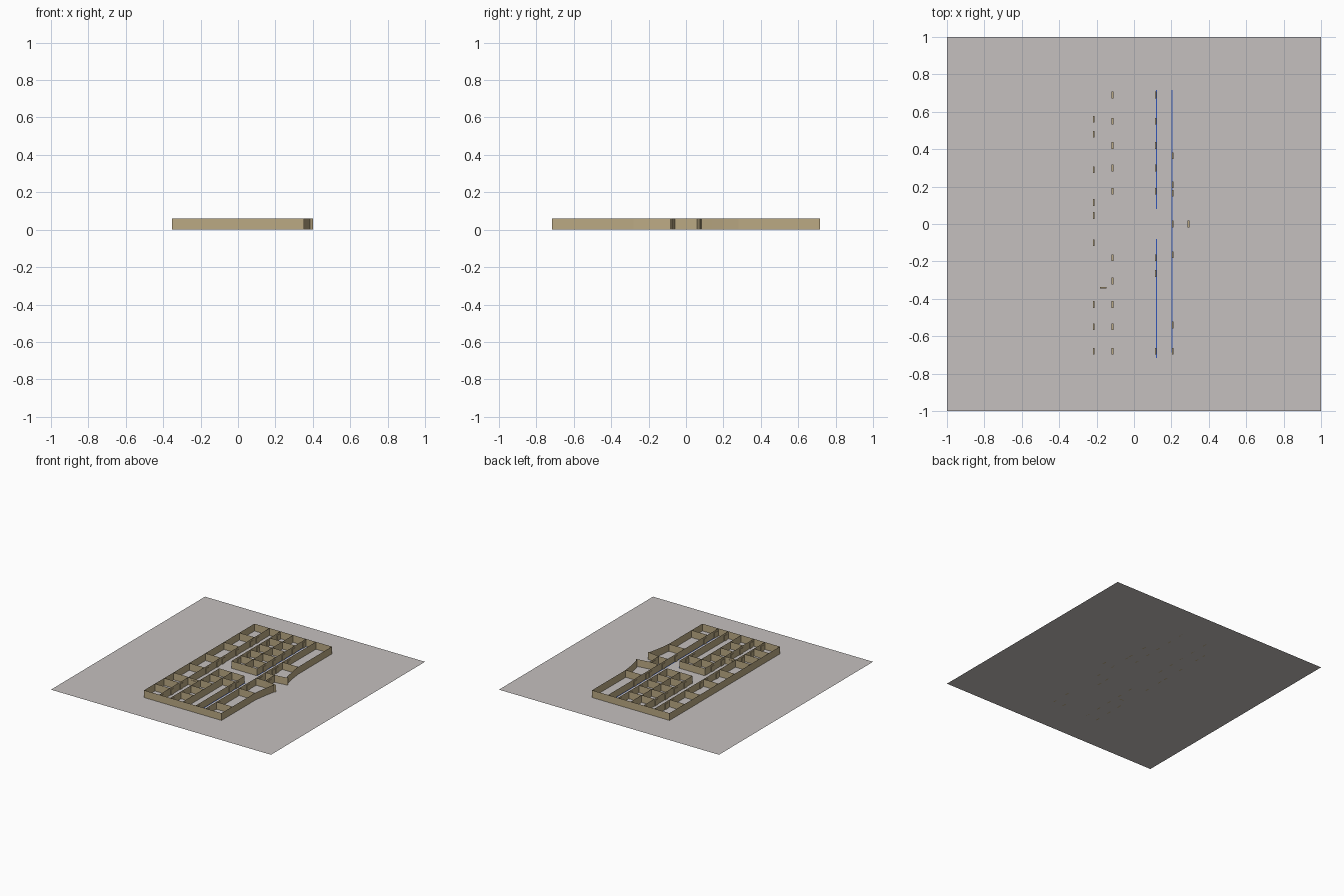
import bpy, bmesh

if "Cube" in bpy.data.objects:
    bpy.data.objects.remove(bpy.data.objects["Cube"])

H = 0.06        # wall height
DH = 0.045      # door height
DW = 0.036      # door width
DT = 0.009      # door thickness


def material(name, rgb):
    m = bpy.data.materials.new(name)
    m.diffuse_color = (*rgb, 1)
    m.use_nodes = True
    m.node_tree.nodes["Principled BSDF"].inputs["Base Color"].default_value = m.diffuse_color
    return m


TAN = material("tan_wall", (0.50, 0.40, 0.23))
GREY = material("grey_floor", (0.56, 0.53, 0.52))
BLUE = material("blue_guide_line", (0.03, 0.09, 0.48))


def finish(bm, name, mat):
    me = bpy.data.meshes.new(name)
    bm.to_mesh(me)
    bm.free()
    me.materials.append(mat)
    ob = bpy.data.objects.new(name, me)
    bpy.context.collection.objects.link(ob)


def walls(name, paths):
    """Thin upright sheets following plan polylines."""
    bm = bmesh.new()
    for path in paths:
        cols = [(bm.verts.new((x, y, 0)), bm.verts.new((x, y, H))) for x, y in path]
        for a, b in zip(cols, cols[1:]):
            bm.faces.new((a[0], b[0], b[1], a[1]))
    finish(bm, name, TAN)


def plates(name, rects, z, mat):
    bm = bmesh.new()
    for x0, y0, x1, y1 in rects:
        bm.faces.new([bm.verts.new((x, y, z)) for x, y in
                      ((x0, y0), (x1, y0), (x1, y1), (x0, y1))])
    finish(bm, name, mat)


def doors(name, spots, along_x=False):
    bm = bmesh.new()
    sx, sy = (DW, DT) if along_x else (DT, DW)
    for x, y in spots:
        vs = bmesh.ops.create_cube(bm, size=1)["verts"]
        for v in vs:
            v.co = (x + v.co.x * sx, y + v.co.y * sy, (v.co.z + 0.5) * DH)
    finish(bm, name, TAN)


# ground sheet
plates("ground_sheet", [(-1, -1, 1, 1)], 0, GREY)

# outer shell, with both halves of the front flaring out to the porch
X, Y = 0.352, 0.716
XW, XA, XB, XE = -0.215, -0.115, 0.117, 0.207   # corridor wall lines
half = [(0.29, 0.06), (0.40, 0.076), (0.386, 0.082), (0.374, 0.14),
        (0.362, 0.20), (X, 0.28), (X, Y)]
shell = half + [(-X, Y), (-X, -Y)] + [(x, -y) for x, y in reversed(half)]
walls("outer_walls", [shell])
walls("vestibule_walls", [[(XE, 0.06), (0.29, 0.06), (0.29, -0.06), (XE, -0.06)]])

# long corridor walls
walls("corridor_walls", [[(x, -Y), (x, Y)] for x in (XW, XE)])

# middle blocks of rooms, either side of the lobby
for side, s in (("north", 1), ("south", -1)):
    walls(side + "_block_walls",
          [[(XA, s * Y), (XA, s * 0.08), (XB, s * 0.08), (XB, s * Y)],
           [(0, s * 0.08), (0, s * Y)]])
    cuts = (0.2, 0.325, 0.445, 0.575)
    if s > 0:
        walls("north_room_dividers", [[(XA, y), (XB, y)] for y in cuts])
    else:
        walls("south_room_dividers",
              [[(XA, -y), (XB if y < 0.3 else 0, -y)] for y in cuts])

# side room dividers
walls("west_room_dividers", [[(-X, y), (XW, y)] for y in
                             (0.52, 0.32, 0.08, -0.13, -0.335, -0.455, -0.575)])
walls("east_room_dividers", [[(XE, y), (X, y)] for y in (0.28, -0.28, -0.575)])
walls("corridor_cross_wall", [[(XW, -0.34), (XA, -0.34)]])

# doors
doors("west_doors", [(XW, y) for y in
                     (0.56, 0.48, 0.29, 0.115, 0.045, -0.10, -0.43, -0.55, -0.68)])
north = (0.69, 0.55, 0.42, 0.30, 0.175)
doors("middle_west_doors", [(XA, y) for y in
                            north + (-0.18, -0.305, -0.43, -0.55, -0.68)])
doors("middle_east_doors", [(XB, y) for y in north + (-0.18, -0.265, -0.68)])
doors("east_doors", [(XE, y) for y in (0.365, 0.21, 0.165, 0, -0.165, -0.54, -0.68)])
doors("entrance_door", [(0.291, 0)])
doors("corridor_cross_door", [(-0.165, -0.34)], along_x=True)

# blue guide lines at the foot of the east corridor walls
plates("guide_lines", [(XB, 0.08, XB + 0.006, Y), (XB, -Y, XB + 0.006, -0.08),
                       (XE - 0.006, -Y + 0.03, XE, Y)], 0.0015, BLUE)
